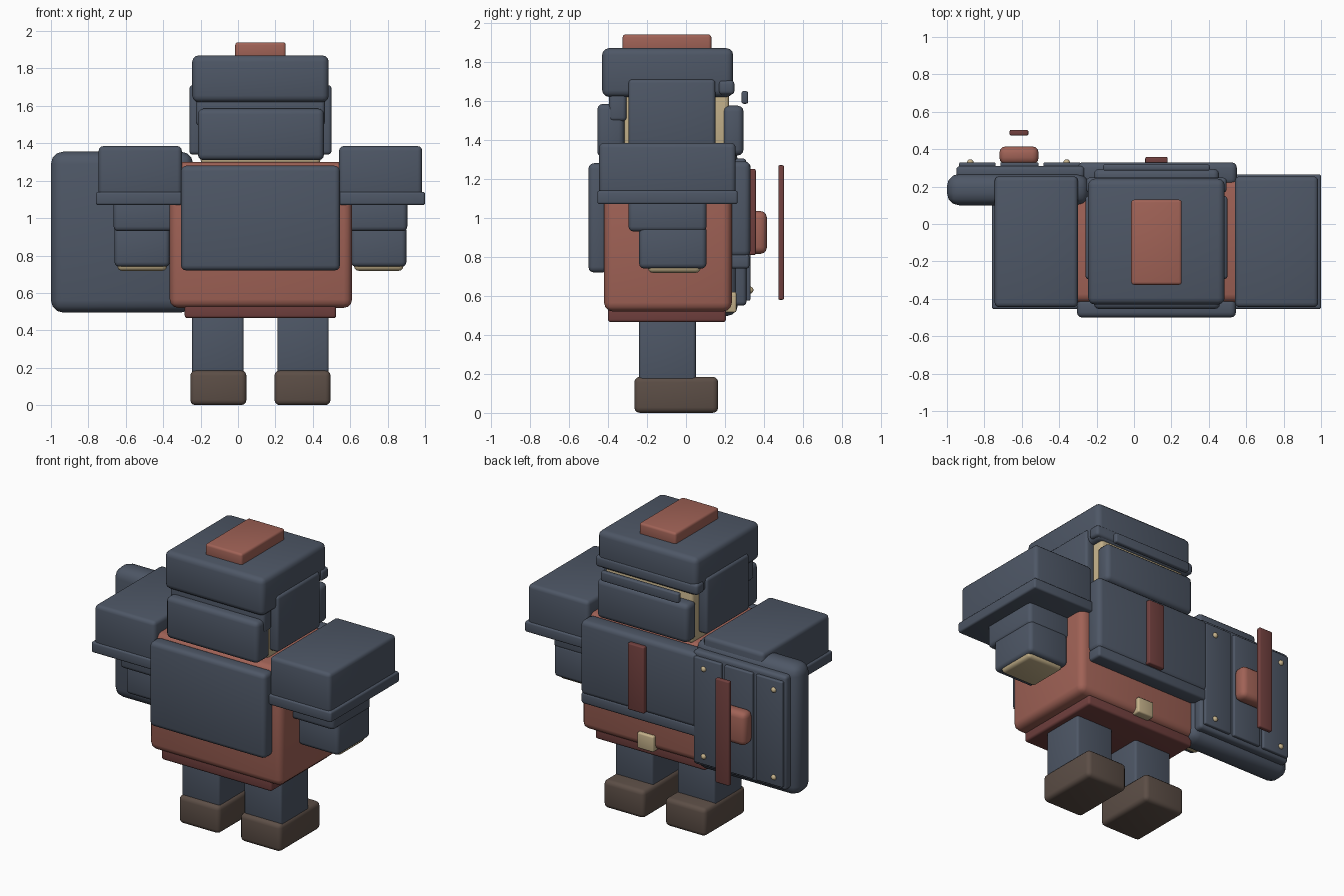
import bpy, bmesh
from mathutils import Matrix

if "Cube" in bpy.data.objects:
    bpy.data.objects.remove(bpy.data.objects["Cube"])


def srgb(r, g, b):
    f = lambda c: (c / 255 / 12.92) if c < 11 else ((c / 255 + 0.055) / 1.055) ** 2.4
    return (f(r), f(g), f(b), 1.0)


def material(name, rgb):
    m = bpy.data.materials.new(name)
    m.diffuse_color = srgb(*rgb)
    m.use_nodes = True
    m.node_tree.nodes["Principled BSDF"].inputs["Base Color"].default_value = m.diffuse_color
    return m


SLATE = material("slate_steel", (78, 87, 102))
RED = material("clay_red", (160, 98, 86))
DARK = material("dark_red", (113, 64, 62))
BROWN = material("boot_brown", (92, 78, 70))
TAN = material("tan", (196, 177, 138))

CX = 0.12  # body's mirror plane


def finish(name, bm, mat):
    mesh = bpy.data.meshes.new(name)
    bm.to_mesh(mesh)
    bm.free()
    mesh.materials.append(mat)
    ob = bpy.data.objects.new(name, mesh)
    bpy.context.collection.objects.link(ob)
    bpy.ops.object.select_all(action='DESELECT')
    ob.select_set(True)
    bpy.context.view_layer.objects.active = ob
    bpy.ops.object.shade_smooth_by_angle()
    return ob


def box(name, mat, x, y, z, r=0.02):
    """Rounded box from (min, max) ranges."""
    bm = bmesh.new()
    size = [b - a for a, b in (x, y, z)]
    mid = [(a + b) / 2 for a, b in (x, y, z)]
    bmesh.ops.create_cube(bm, size=1, matrix=Matrix.Translation(mid) @ Matrix.Diagonal((*size, 1)))
    r = min(r, min(size) * 0.45)
    bmesh.ops.bevel(bm, geom=bm.edges[:], offset=r, segments=3, profile=0.5, affect='EDGES')
    return finish(name, bm, mat)


def pair(name, mat, x, y, z, r=0.02):
    """Box on the right side plus its mirror across the body plane."""
    box(name + "_right", mat, x, y, z, r)
    box(name + "_left", mat, (2 * CX - x[1], 2 * CX - x[0]), y, z, r)


# Legs and boots
pair("leg", SLATE, (0.21, 0.485), (-0.24, 0.05), (0.16, 0.50), 0.015)
pair("boot", BROWN, (0.195, 0.495), (-0.265, 0.165), (0.0, 0.185), 0.028)

# Torso
box("hip_skirt", DARK, (-0.285, 0.525), (-0.40, 0.205), (0.465, 0.56), 0.015)
box("torso", RED, (-0.365, 0.61), (-0.42, 0.235), (0.52, 1.30), 0.045)
box("rear_plate", SLATE, (-0.305, 0.545), (-0.50, -0.40), (0.72, 1.28), 0.028)
box("chest_plate", SLATE, (-0.305, 0.55), (0.21, 0.33), (0.80, 1.29), 0.03)
box("chest_plate_lip", SLATE, (-0.30, 0.545), (0.21, 0.325), (0.74, 0.815), 0.015)
box("chest_stripe", DARK, (0.06, 0.18), (0.32, 0.358), (0.81, 1.25), 0.008)
box("belt_buckle", TAN, (0.06, 0.18), (0.19, 0.258), (0.515, 0.62), 0.01)

# Arms
pair("pauldron", SLATE, (0.54, 0.985), (-0.445, 0.255), (1.10, 1.385), 0.025)
pair("pauldron_rim", SLATE, (0.54, 1.0), (-0.455, 0.265), (1.07, 1.14), 0.012)
pair("upper_arm", SLATE, (0.57, 0.905), (-0.295, 0.105), (0.93, 1.10), 0.025)
pair("gauntlet", SLATE, (0.605, 0.90), (-0.24, 0.105), (0.74, 0.96), 0.025)
pair("hand", TAN, (0.62, 0.885), (-0.195, 0.075), (0.718, 0.80), 0.025)

# Head and helmet
box("head", TAN, (-0.20, 0.44), (-0.32, 0.22), (1.29, 1.66), 0.02)
box("helmet_cap", SLATE, (-0.245, 0.485), (-0.43, 0.242), (1.62, 1.87), 0.035)
box("helmet_crest", RED, (-0.015, 0.255), (-0.325, 0.13), (1.85, 1.94), 0.015)
box("neck_guard", SLATE, (-0.215, 0.46), (-0.455, -0.315), (1.31, 1.585), 0.03)
box("neck_guard_band", SLATE, (-0.225, 0.465), (-0.395, -0.305), (1.495, 1.65), 0.02)
pair("cheek_plate", SLATE, (0.43, 0.50), (-0.295, 0.15), (1.34, 1.71), 0.018)
box("jaw_guard", SLATE, (-0.215, 0.455), (0.19, 0.295), (1.32, 1.575), 0.03)
box("brow_band", SLATE, (-0.255, 0.495), (0.168, 0.248), (1.632, 1.705), 0.018)
box("visor_bar", SLATE, (-0.165, 0.405), (0.285, 0.318), (1.585, 1.65), 0.01)

# Shield
box("shield_body", SLATE, (-1.0, -0.24), (0.10, 0.268), (0.495, 1.355), 0.065)
box("shield_face", SLATE, (-0.95, -0.265), (0.24, 0.31), (0.55, 1.305), 0.02)
for i, (a, b) in enumerate(((-0.935, -0.74), (-0.715, -0.51), (-0.485, -0.285))):
    box(f"shield_plank_{i + 1}", SLATE, (a, b), (0.30, 0.33), (0.575, 1.275), 0.008)
box("shield_boss", RED, (-0.72, -0.51), (0.32, 0.415), (0.815, 1.035), 0.035)
box("shield_bar", DARK, (-0.665, -0.565), (0.473, 0.503), (0.58, 1.27), 0.008)

# Shield rivets
for i, x in enumerate((-0.875, -0.36)):
    for j, z in enumerate((0.63, 1.21)):
        bm = bmesh.new()
        bmesh.ops.create_uvsphere(bm, u_segments=12, v_segments=8, radius=0.018,
                                  matrix=Matrix.Translation((x, 0.328, z)))
        finish(f"shield_rivet_{i + 1}_{j + 1}", bm, TAN)
